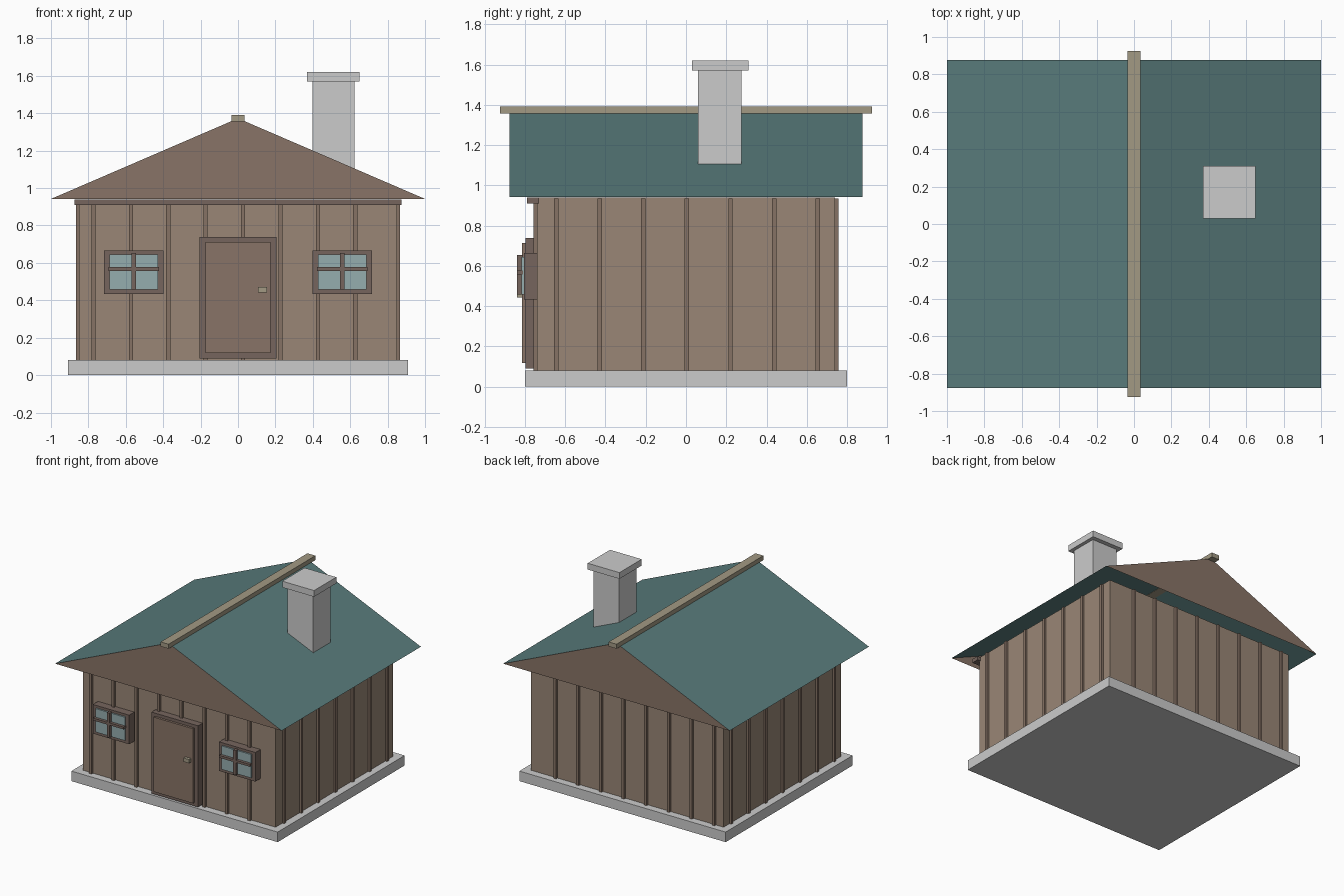
import bpy, bmesh
from mathutils import Matrix, Vector

if "Cube" in bpy.data.objects:
    bpy.data.objects.remove(bpy.data.objects["Cube"])


def material(name, r, g, b):
    m = bpy.data.materials.new(name)
    m.diffuse_color = (r, g, b, 1)
    m.use_nodes = True
    m.node_tree.nodes["Principled BSDF"].inputs["Base Color"].default_value = m.diffuse_color
    return m


WALL = material("wall_wood", 0.32, 0.24, 0.18)
TRIM = material("trim_wood", 0.18, 0.13, 0.11)
BATTEN = material("batten_wood", 0.24, 0.17, 0.13)
GABLE = material("gable_wood", 0.25, 0.175, 0.135)
ROOF = material("roof_teal", 0.10, 0.20, 0.20)
RIDGE = material("ridge_wood", 0.36, 0.32, 0.23)
GLASS = material("glass", 0.30, 0.42, 0.43)


def boxes(name, specs, mat=None):
    """One object from boxes given as (x0, x1, y0, y1, z0, z1)."""
    bm = bmesh.new()
    for x0, x1, y0, y1, z0, z1 in specs:
        centre = Vector((x0 + x1, y0 + y1, z0 + z1)) / 2
        size = Matrix.Diagonal((x1 - x0, y1 - y0, z1 - z0, 1))
        bmesh.ops.create_cube(bm, size=1, matrix=Matrix.Translation(centre) @ size)
    return finish(name, bm, [mat] if mat else [])


def finish(name, bm, mats):
    me = bpy.data.meshes.new(name)
    bm.to_mesh(me)
    bm.free()
    for m in mats:
        me.materials.append(m)
    ob = bpy.data.objects.new(name, me)
    bpy.context.collection.objects.link(ob)
    return ob


# Base and walls
boxes("foundation", [(-.91, .91, -.80, .80, 0, .08)])
boxes("walls", [(-.85, .85, -.74, .74, .08, .94)], WALL)

# Vertical battens on all four walls
h = .011
xs = [-.773 + .2 * i for i in range(8)]
ys = [-.645 + .2165 * i for i in range(7)]
for side, s in (("front", -1), ("back", 1)):
    y0, y1 = sorted((s * .73, s * .758))
    boxes(side + "_battens", [(x - h, x + h, y0, y1, .08, .935) for x in xs], BATTEN)
for side, s in (("left", -1), ("right", 1)):
    x0, x1 = sorted((s * .84, s * .866))
    boxes(side + "_battens", [(x0, x1, y - h, y + h, .08, .935) for y in ys], BATTEN)

# Beam above the front wall
boxes("front_beam", [(-.875, .875, -.79, -.73, .91, .94)], TRIM)

# Roof shell, open underneath, with wooden gable ends
bm = bmesh.new()
front, back = [[bm.verts.new((x, y, z)) for x, z in ((-1, .942), (0, 1.373), (1, .942))]
               for y in (-.877, .877)]
for i in (0, 1):
    bm.faces.new((front[i], front[i + 1], back[i + 1], back[i]))
for tri in ((front[0], front[2], front[1]), (back[0], back[1], back[2])):
    bm.faces.new(tri).material_index = 1
finish("roof", bm, [ROOF, GABLE])
boxes("ridge_beam", [(-.035, .035, -.925, .925, 1.356, 1.392)], RIDGE)

# Chimney
boxes("chimney", [(.397, .622, .06, .275, 1.08, 1.58)])
boxes("chimney_cap", [(.37, .65, .03, .31, 1.57, 1.62)])

# Door
boxes("door_frame", [(-.205, .205, -.797, -.735, .09, .738)], TRIM)
boxes("door_panel", [(-.174, .174, -.815, -.78, .118, .713)], GABLE)
boxes("door_handle", [(.107, .156, -.84, -.81, .442, .472)], RIDGE)

# Windows
for side, c in (("left", -.557), ("right", .557)):
    boxes(side + "_window_frame", [(c - .16, c + .16, -.805, -.74, .433, .665)], TRIM)
    boxes(side + "_window_glass", [(c - .13, c + .13, -.817, -.79, .458, .645)], GLASS)
    boxes(side + "_window_bars", [(c - .012, c + .012, -.84, -.81, .458, .654),
                                  (c - .135, c + .135, -.84, -.81, .558, .577)], TRIM)
